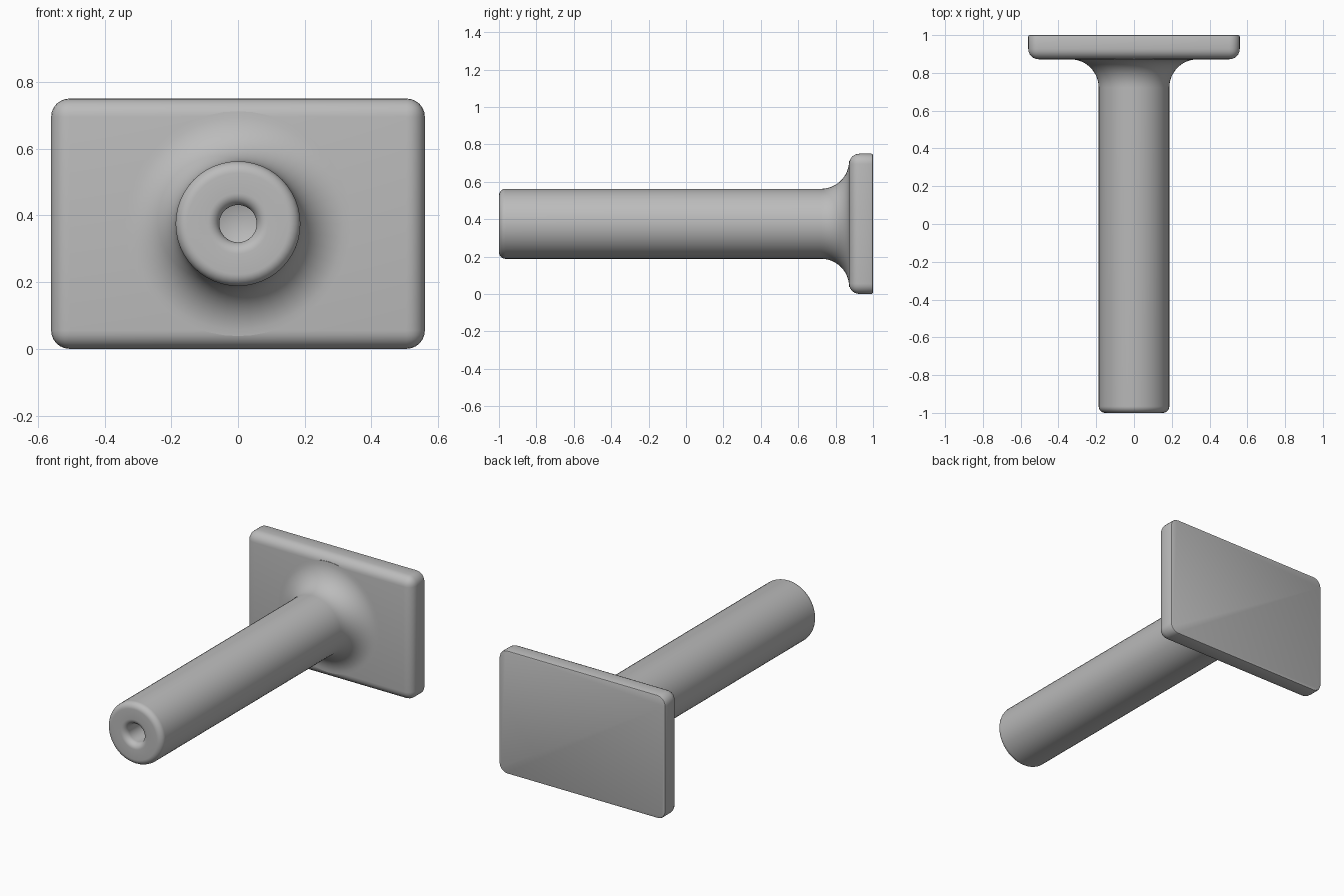
import bpy, bmesh
from math import sin, cos, pi, radians
from mathutils import Vector, Matrix

cube = bpy.data.objects.get("Cube")
if cube:
    bpy.data.objects.remove(cube, do_unlink=True)

grey = bpy.data.materials.new("plain grey")
grey.use_nodes = True
colour = (0.5, 0.5, 0.5, 1)
grey.diffuse_color = colour
grey.node_tree.nodes["Principled BSDF"].inputs["Base Color"].default_value = colour

CENTRE_Z = 0.375


def finish(name, bm):
    bmesh.ops.recalc_face_normals(bm, faces=bm.faces)
    mesh = bpy.data.meshes.new(name)
    bm.to_mesh(mesh)
    bm.free()
    mesh.materials.append(grey)
    obj = bpy.data.objects.new(name, mesh)
    bpy.context.collection.objects.link(obj)
    bpy.ops.object.select_all(action='DESELECT')
    obj.select_set(True)
    bpy.context.view_layer.objects.active = obj
    bpy.ops.object.shade_smooth_by_angle(angle=radians(35))
    return obj


def arc(r, y, radius, start, end, steps=8):
    """Points (radius from axis, y) along a circular arc, angles in degrees."""
    angles = [radians(start + (end - start) * i / steps) for i in range(steps + 1)]
    return [(r + radius * cos(a), y + radius * sin(a)) for a in angles]


# Round shaft: blind hole, flared hole rim, rounded end and root fillet, turned about y
hole, shaft, lip, fillet = 0.056, 0.187, 0.035, 0.15
profile = [(0, -0.83), (hole, -0.85)]
profile += arc(hole + lip, -1 + lip, lip, 180, 270)
profile += arc(shaft - lip, -1 + lip, lip, -90, 0)
profile += arc(shaft + fillet, 0.872 - fillet, fillet, 180, 90, 12)
profile += [(shaft + fillet, 0.9), (0, 0.9)]

bm = bmesh.new()
verts = [bm.verts.new((r, y, CENTRE_Z)) for r, y in profile]
edges = [bm.edges.new(pair) for pair in zip(verts, verts[1:])]
bmesh.ops.spin(bm, geom=verts + edges, cent=(0, 0, CENTRE_Z), axis=(0, 1, 0),
               angle=2 * pi, steps=48, use_merge=True)
bmesh.ops.remove_doubles(bm, verts=bm.verts, dist=0.0001)
finish("shaft", bm)

# Flat plate: generous rounding on the front and corners, fine rounding at the back
bm = bmesh.new()
bmesh.ops.create_cube(bm, size=1, matrix=Matrix.Translation((0, 0.936, CENTRE_Z))
                      @ Matrix.Diagonal((1.12, 0.128, 0.75, 1)))
rounded = [e for e in bm.edges if min(v.co.y for v in e.verts) < 0.9]
bmesh.ops.bevel(bm, geom=rounded, offset=0.055, segments=6, profile=0.5, affect='EDGES')
back = [e for e in bm.edges if all(v.co.y > 0.999 for v in e.verts)]
bmesh.ops.bevel(bm, geom=back, offset=0.008, segments=2, profile=0.5, affect='EDGES')
finish("plate", bm)
